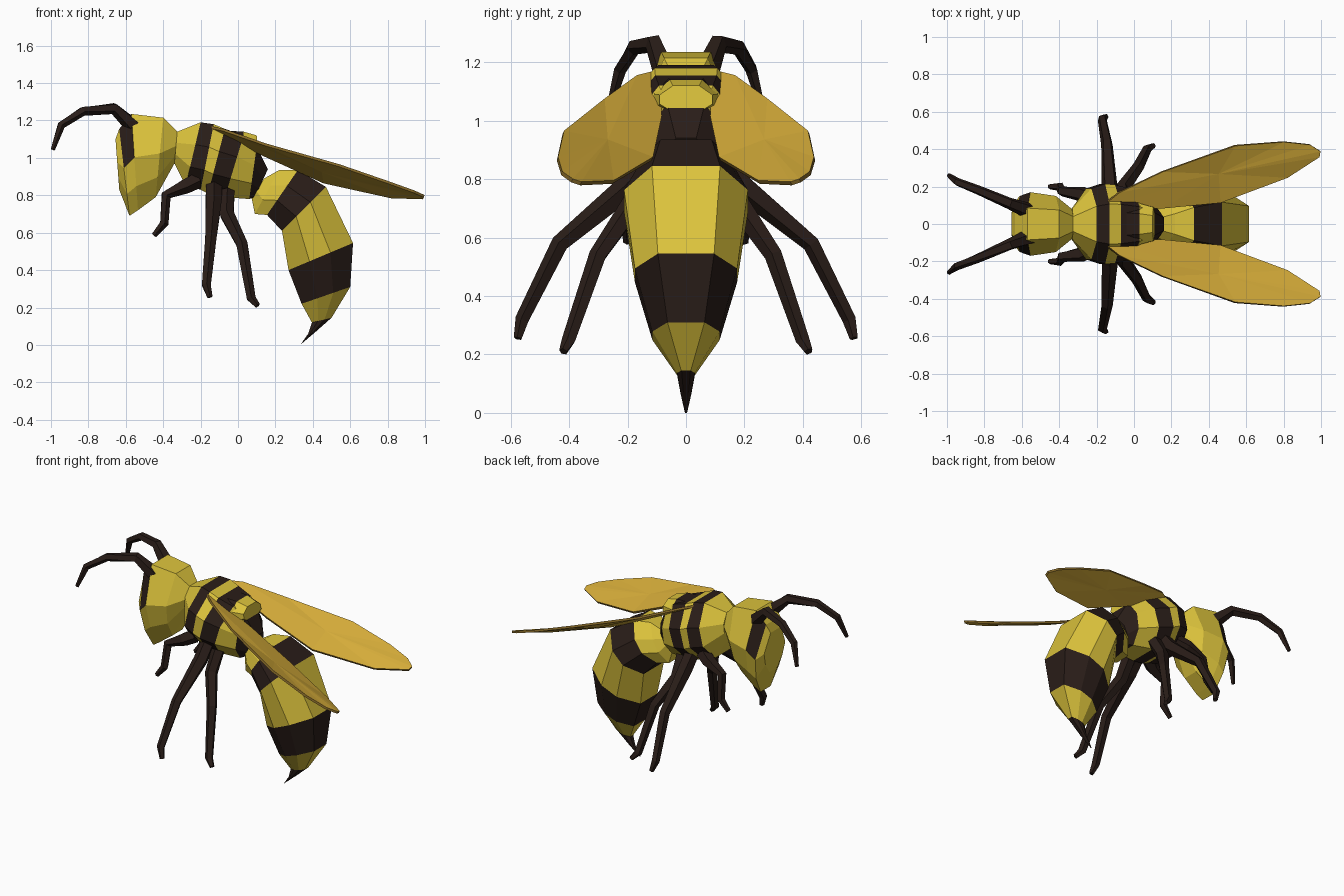
import bpy, bmesh
from mathutils import Vector


def material(name, rgb):
    m = bpy.data.materials.new(name)
    m.diffuse_color = (*rgb, 1)
    return m


YELLOW = material("yellow", (0.72, 0.55, 0.045))
DARK = material("dark", (0.022, 0.012, 0.009))
WING = material("wing", (0.68, 0.42, 0.042))
RIM = material("wing_rim", (0.22, 0.13, 0.02))


def finish(bm, name, mats):
    bmesh.ops.recalc_face_normals(bm, faces=bm.faces[:])
    me = bpy.data.meshes.new(name)
    bm.to_mesh(me)
    bm.free()
    for m in mats:
        me.materials.append(m)
    ob = bpy.data.objects.new(name, me)
    bpy.context.collection.objects.link(ob)
    return ob


def skin(bm, rings, colours, patches=()):
    n = len(rings[0])
    for i in range(len(rings) - 1):
        for k in range(n):
            f = bm.faces.new((rings[i][k], rings[i][(k + 1) % n],
                              rings[i + 1][(k + 1) % n], rings[i + 1][k]))
            f.material_index = 1 if (i, k) in patches else colours[i]
    bm.faces.new(rings[0]).material_index = colours[0]
    bm.faces.new(rings[-1]).material_index = colours[-1]


def body(name, stations, colours, half, patches=()):
    """Loft; station = top x, top z, bottom x, bottom z, half width."""
    prof = half + [(-y, t) for y, t in reversed(half)]
    bm = bmesh.new()
    rings = []
    for tx, tz, bx, bz, w in stations:
        top, bot = Vector((tx, 0, tz)), Vector((bx, 0, bz))
        rings.append([bm.verts.new(bot.lerp(top, (t + 1) / 2) + Vector((0, y * w, 0)))
                      for y, t in prof])
    skin(bm, rings, colours, patches)
    return finish(bm, name, [YELLOW, DARK])


def limb(name, path, radii, sides=5):
    """Tapered tube along a path, on both sides of the body."""
    from math import cos, sin, tau
    for side, label in ((1, "left"), (-1, "right")):
        pts = [Vector((x, y * side, z)) for x, y, z in path]
        bm = bmesh.new()
        rings = []
        for i, p in enumerate(pts):
            a, b = pts[max(i - 1, 0)], pts[min(i + 1, len(pts) - 1)]
            d = (b - a).normalized()
            u = d.cross(Vector((0.2, 1, 0))).normalized()
            v = d.cross(u)
            rings.append([bm.verts.new(p + radii[i] * (u * cos(tau * k / sides) + v * sin(tau * k / sides)))
                          for k in range(sides)])
        skin(bm, rings, [0] * len(pts))
        finish(bm, f"{name}_{label}", [DARK])


# Head with dark eye patches
body("head", [(-0.325, 1.14, -0.34, 0.97, 0.08), (-0.40, 1.215, -0.44, 0.79, 0.15),
              (-0.57, 1.235, -0.535, 0.72, 0.17), (-0.635, 1.155, -0.58, 0.69, 0.15),
              (-0.655, 1.10, -0.635, 0.83, 0.11)],
     [0, 0, 0, 0], [(0.5, 1), (1, 0.1), (0.8, -0.5), (0.35, -1)], [(2, 0), (2, 6)])

# Striped thorax
octagon = [(0.5, 1), (1, 0.3), (1, -0.4), (0.5, -1)]
body("thorax", [(-0.325, 1.14, -0.34, 0.97, 0.08), (-0.20, 1.19, -0.28, 0.85, 0.19),
                (-0.13, 1.18, -0.20, 0.83, 0.215), (-0.07, 1.155, -0.16, 0.81, 0.21),
                (0.03, 1.12, -0.07, 0.79, 0.185), (0.10, 1.06, 0.06, 0.78, 0.13),
                (0.16, 0.94, 0.09, 0.79, 0.07)],
     [0, 1, 0, 1, 0, 1], octagon)

# Small plate at the rear of the thorax
body("thorax_plate", [(-0.05, 1.145, -0.05, 1.02, 0.12), (0.03, 1.14, 0.03, 1.0, 0.11),
                      (0.10, 1.12, 0.11, 1.03, 0.09)], [1, 0], octagon)

# Curved abdomen
body("abdomen", [(0.14, 0.89, 0.07, 0.80, 0.06), (0.22, 0.935, 0.09, 0.70, 0.10),
                 (0.32, 0.935, 0.155, 0.695, 0.16), (0.47, 0.845, 0.235, 0.61, 0.212),
                 (0.615, 0.545, 0.27, 0.40, 0.175), (0.60, 0.31, 0.34, 0.22, 0.115),
                 (0.50, 0.145, 0.395, 0.12, 0.03)],
     [0, 0, 1, 0, 1, 0], [(0.55, 1), (1, 0.3), (1, -0.35), (0.5, -1)])
body("stinger", [(0.50, 0.145, 0.395, 0.12, 0.03), (0.415, 0.07, 0.375, 0.06, 0.018),
                 (0.338, 0.005, 0.333, 0.0, 0.004)], [1, 1], octagon)

# Antennae and legs
limb("antenna", [(-0.56, 0.07, 1.17), (-0.665, 0.11, 1.265), (-0.83, 0.18, 1.25),
                 (-0.945, 0.225, 1.175), (-0.99, 0.26, 1.045)],
     [0.045, 0.032, 0.026, 0.022, 0.012])
limb("front_leg", [(-0.22, 0.13, 0.88), (-0.28, 0.16, 0.85), (-0.385, 0.175, 0.80),
                   (-0.395, 0.20, 0.65), (-0.45, 0.20, 0.585)],
     [0.045, 0.042, 0.028, 0.024, 0.015])
limb("middle_leg", [(-0.13, 0.13, 0.85), (-0.13, 0.20, 0.77), (-0.145, 0.43, 0.58),
                    (-0.17, 0.56, 0.32), (-0.15, 0.575, 0.255)],
     [0.045, 0.045, 0.032, 0.025, 0.015])
limb("hind_leg", [(-0.06, 0.12, 0.82), (-0.06, 0.19, 0.70), (0.02, 0.30, 0.54),
                  (0.07, 0.40, 0.25), (0.105, 0.42, 0.21)],
     [0.042, 0.04, 0.032, 0.025, 0.015])

# Wings: thin outlined membranes
outline = [(-0.18, 0.09, 1.17), (-0.08, 0.17, 1.15), (0.15, 0.28, 1.07), (0.54, 0.42, 0.96),
           (0.80, 0.44, 0.87), (0.94, 0.425, 0.82), (0.995, 0.39, 0.795), (0.99, 0.36, 0.785),
           (0.82, 0.25, 0.79), (0.46, 0.115, 0.87), (0.15, 0.085, 1.01)]
for side, label in ((1, "left"), (-1, "right")):
    bm = bmesh.new()
    ring = [bm.verts.new((x, y * side, z)) for x, y, z in outline]
    hub = bm.verts.new((0.45, 0.27 * side, 0.93))
    for k in range(len(ring)):
        bm.faces.new((hub, ring[k], ring[(k + 1) % len(ring)]))
    wing = finish(bm, f"wing_{label}", [WING, RIM])
    mod = wing.modifiers.new("thickness", 'SOLIDIFY')
    mod.thickness = 0.014
    mod.offset = 0
    mod.material_offset_rim = 1
